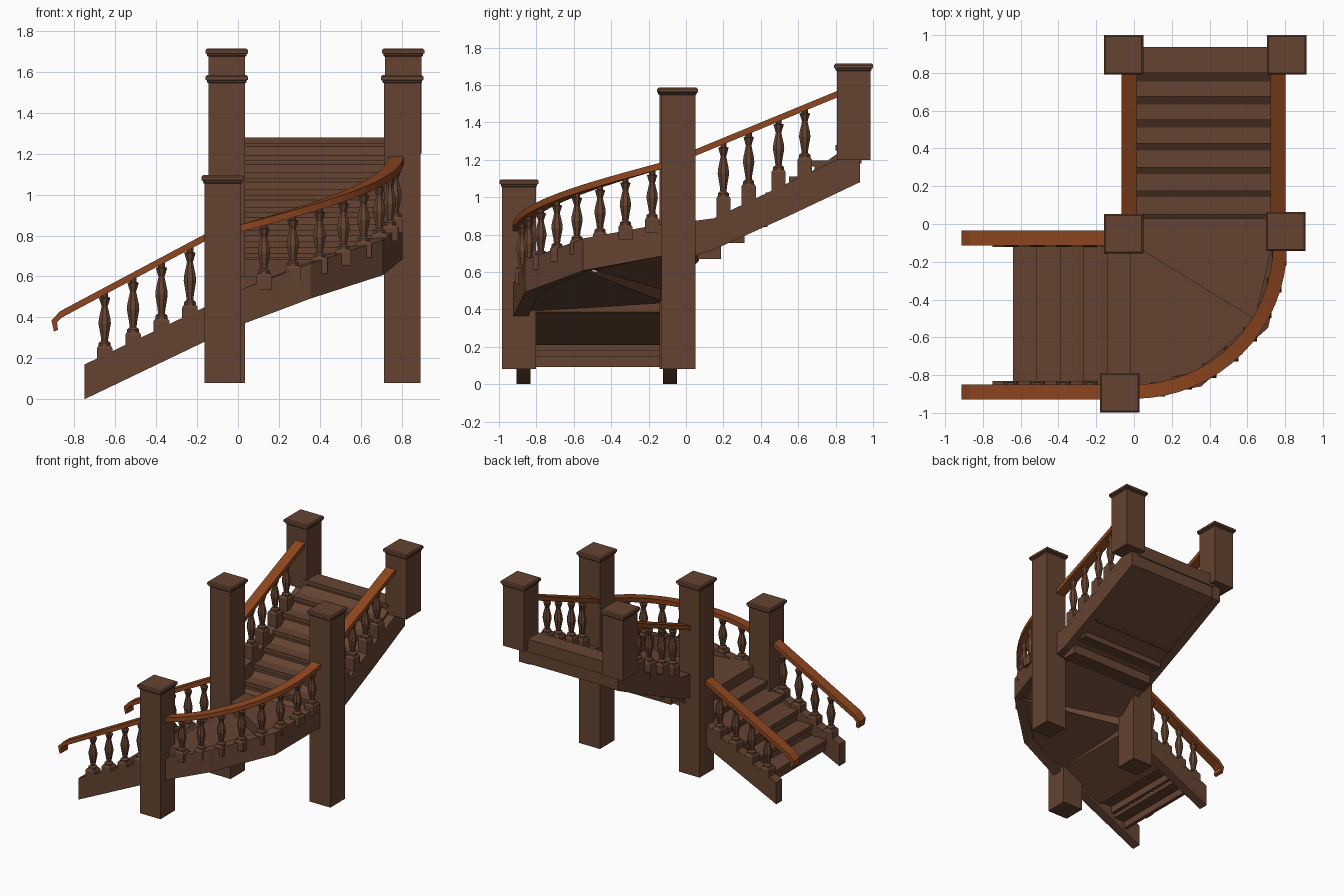
import bpy, bmesh, math

if "Cube" in bpy.data.objects:
    bpy.data.objects.remove(bpy.data.objects["Cube"])

def material(name, rgb):
    m = bpy.data.materials.new(name)
    m.diffuse_color = (*rgb, 1)
    m.use_nodes = True
    m.node_tree.nodes["Principled BSDF"].inputs["Base Color"].default_value = m.diffuse_color
    return m

WOOD = material("dark brown wood", (0.13, 0.057, 0.031))
RAIL = material("orange brown handrail", (0.27, 0.062, 0.014))

def loft(name, rings, mat=WOOD):
    """Closed solid through rings of equal point count."""
    bm = bmesh.new()
    vs = [[bm.verts.new(p) for p in r] for r in rings]
    n = len(rings[0])
    for a, b in zip(vs, vs[1:]):
        for i in range(n):
            j = (i + 1) % n
            bm.faces.new((a[i], a[j], b[j], b[i]))
    bm.faces.new(vs[0][::-1])
    bm.faces.new(vs[-1])
    bmesh.ops.recalc_face_normals(bm, faces=bm.faces)
    me = bpy.data.meshes.new(name)
    bm.to_mesh(me)
    bm.free()
    me.materials.append(mat)
    ob = bpy.data.objects.new(name, me)
    bpy.context.collection.objects.link(ob)
    return ob

def prism_y(name, pts, a, b, mat=WOOD):      # xz profile extruded along y
    return loft(name, [[(x, y, z) for x, z in pts] for y in (a, b)], mat)

def prism_x(name, pts, a, b, mat=WOOD):      # yz profile extruded along x
    return loft(name, [[(x, y, z) for y, z in pts] for x in (a, b)], mat)

def square_stack(name, cx, cy, levels):      # levels: (half width, z)
    return loft(name, [[(cx - h, cy - h, z), (cx + h, cy - h, z),
                        (cx + h, cy + h, z), (cx - h, cy + h, z)] for h, z in levels])

# newel posts with moulded caps
def post(name, x, y, z0, z1):
    square_stack(name, x, y, [(0.09, z0), (0.09, z1 - 0.02)])
    square_stack(name + "_cap", x, y, [(0.092, z1 - 0.04), (0.097, z1 - 0.034), (0.097, z1 - 0.027),
                                       (0.104, z1 - 0.024), (0.104, z1 - 0.008), (0.096, z1)])

post("front_post", -0.075, -0.893, 0.08, 1.095)
post("inner_post", -0.055, -0.052, 0.08, 1.585)
post("outer_post", 0.803, -0.04, 0.08, 1.585)
post("back_left_post", -0.055, 0.896, 1.2, 1.715)
post("back_right_post", 0.808, 0.896, 1.2, 1.715)

# baluster: square block with a faceted turned vase
VASE = [(0.032, 0), (0.032, 0.05), (0.018, 0.09), (0.021, 0.18), (0.033, 0.42),
        (0.03, 0.52), (0.016, 0.74), (0.03, 0.9), (0.018, 0.92), (0.018, 1)]

def baluster(x, y, z0, zb, z1):
    square_stack("baluster_block", x, y, [(0.038, z0), (0.038, zb - 0.012), (0.03, zb)])
    loft("baluster", [[(x + r * math.cos(k * math.tau / 8 + math.pi / 8),
                        y + r * math.sin(k * math.tau / 8 + math.pi / 8),
                        zb + t * (z1 - zb)) for k in range(8)] for r, t in VASE])

# lower flight: stringers, handrails, balusters on both sides
for side, ys, yr in (("outer", -0.868, -0.889), ("inner", -0.085, -0.075)):
    prism_y(f"lower_{side}_stringer", [(-0.75, 0), (-0.1, 0.311), (-0.1, 0.48), (-0.75, 0.17)],
            ys - 0.037, ys + 0.037)
    prism_y(f"lower_{side}_handrail",
            [(-0.9, 0.33), (-0.912, 0.385), (-0.87, 0.43), (-0.1, 0.84),
             (-0.1, 0.805), (-0.86, 0.4), (-0.885, 0.375), (-0.88, 0.34)],
            yr - 0.04, yr + 0.04, RAIL)
    for i in range(4):
        x = -0.652 + 0.139 * i
        t = 0.17 + (x + 0.75) * 0.477
        baluster(x, ys, t - 0.03, t + 0.045, 0.40 + (x + 0.86) * 0.533 + 0.01)

# lower flight treads and the sloped underside behind the first open steps
RISE = 0.085
for i in range(6):
    x = -0.64 + 0.124 * i
    top = 0.178 + RISE * i
    prism_y("lower_tread", [(x, top - 0.03), (x + 0.135, top - 0.03), (x + 0.135, top), (x, top)], -0.84, -0.1)
    prism_y("lower_riser", [(x + 0.012, top - 0.085), (x + 0.04, top - 0.085),
                            (x + 0.04, top - 0.02), (x + 0.012, top - 0.02)], -0.84, -0.1)
prism_y("lower_soffit", [(-0.36, 0.21), (0.0, 0.385), (0.0, 0.5), (-0.13, 0.46), (-0.36, 0.31)], -0.84, -0.1)

# winder steps turning around the inner post: (x, y, underside z)
def winder(name, pts, top):
    loft(name, [pts, [(x, y, top) for x, y, _ in pts]])

winder("winder_lower", [(-0.02, -0.1, 0.43), (-0.02, -0.87, 0.385), (0.03, -0.87, 0.395),
                        (0.34, -0.81, 0.51), (0.68, -0.53, 0.62)], 0.603)
winder("winder_upper", [(-0.02, -0.1, 0.5), (0.68, -0.53, 0.62), (0.77, -0.1, 0.7),
                        (0.77, 0.07, 0.71), (-0.02, 0.07, 0.66)], 0.685)

# faceted outer stringer around the turn: outer corner, inner corner, bottom z
turn = [((-0.03, -0.925), (-0.03, -0.845), 0.345), ((0.03, -0.92), (0.03, -0.84), 0.37),
        ((0.355, -0.86), (0.325, -0.785), 0.492), ((0.71, -0.55), (0.64, -0.51), 0.607),
        ((0.81, -0.1), (0.73, -0.1), 0.69)]
loft("curved_stringer", [[(*o, z), (*o, z + 0.172), (*i, z + 0.172), (*i, z)] for o, i, z in turn])

# smooth curved handrail over the turn
def arc(deg, r):
    a = math.radians(deg)
    return r * math.sin(a), -0.115 - r * math.cos(a)

rings = []
for k in range(17):
    d = 90 * k / 16
    z = 0.85 + 0.34 * k / 16
    o, i = arc(d, 0.81), arc(d, 0.735)
    rings.append([(*o, z - 0.035), (*o, z), (*i, z), (*i, z - 0.035)])
loft("curved_handrail", rings, RAIL)

# balusters of the turn
for k in range(8):
    d = 9.5 + 10.8 * k
    x, y = arc(d, 0.772)
    base = 0.53 + 0.33 * d / 90
    baluster(x, y, base - 0.03, base + 0.05, 0.82 + 0.34 * d / 90)

# upper flight: stringers, handrails, balusters on both sides
for side, xs in (("inner", -0.025), ("outer", 0.762)):
    prism_x(f"upper_{side}_stringer",
            [(-0.02, 0.675), (0.14, 0.715), (0.55, 0.9), (0.93, 1.08), (0.93, 1.198),
             (0.8, 1.198), (0.15, 0.887), (-0.02, 0.865)], xs - 0.037, xs + 0.037)
    prism_x(f"upper_{side}_handrail", [(0.0, 1.2), (0.85, 1.55), (0.85, 1.585), (0.0, 1.235)],
            xs - 0.04, xs + 0.04, RAIL)
    for y in (0.2, 0.335, 0.495, 0.635):
        t = 0.887 + (y - 0.15) * 0.478
        baluster(xs, y, t - 0.03, t + 0.095, 1.21 + y * 0.412)

# upper flight treads, risers and full-width sloped underside
for i in range(7):
    y = 0.05 + 0.125 * i
    top = 0.77 + RISE * i
    end = y + 0.137
    prism_x("upper_tread", [(y, top - 0.03), (end, top - 0.03), (end, top), (y, top)], 0.0, 0.74)
    prism_x("upper_riser", [(y + 0.012, top - 0.1), (end, top - 0.1), (end, top - 0.02), (y + 0.012, top - 0.02)],
            0.0, 0.74)
prism_x("upper_soffit", [(0.03, 0.69), (0.14, 0.72), (0.55, 0.905), (0.928, 1.085), (0.928, 1.24),
                         (0.82, 1.24), (0.1, 0.74)], 0.0, 0.74)
